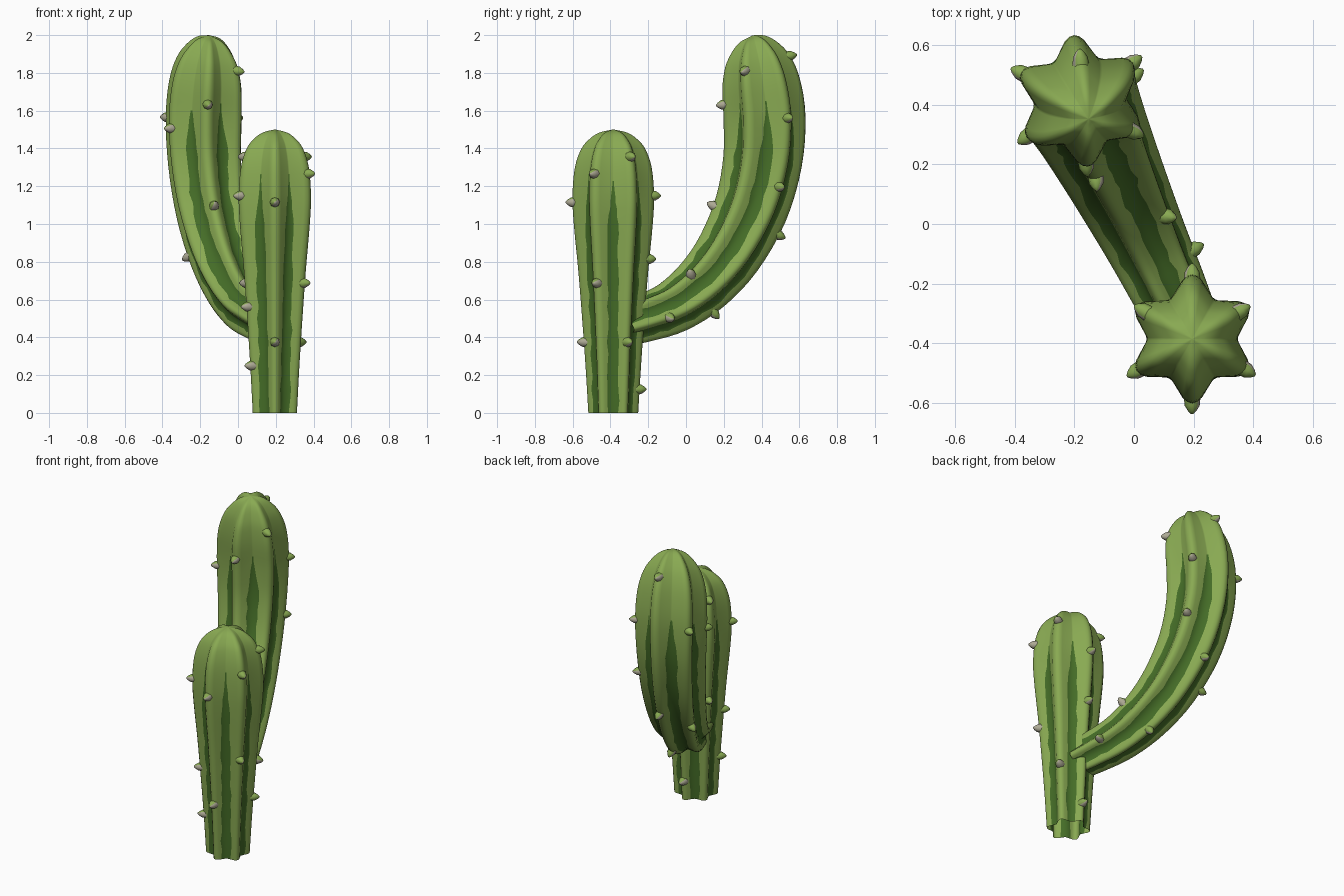
import bpy, bmesh, math, random
from mathutils import Vector

if "Cube" in bpy.data.objects:
    bpy.data.objects.remove(bpy.data.objects["Cube"])

random.seed(4)


def material(name, rgb):
    m = bpy.data.materials.new(name)
    m.diffuse_color = (*rgb, 1)
    m.use_nodes = True
    m.node_tree.nodes["Principled BSDF"].inputs["Base Color"].default_value = m.diffuse_color
    return m


LIGHT = material("light green skin", (0.25, 0.40, 0.085))
DARK = material("dark green stripe", (0.058, 0.15, 0.02))
GREY = material("grey spine", (0.42, 0.40, 0.30))


def finish(bm, name, mats, angle):
    mesh = bpy.data.meshes.new(name)
    bm.to_mesh(mesh)
    bm.free()
    for m in mats:
        mesh.materials.append(m)
    ob = bpy.data.objects.new(name, mesh)
    bpy.context.collection.objects.link(ob)
    bpy.context.view_layer.objects.active = ob
    ob.select_set(True)
    bpy.ops.object.shade_smooth_by_angle(angle=math.radians(angle))
    ob.select_set(False)
    return ob


def catmull(rows, sub):
    """Smooth curve through rows of (s, z, radius)."""
    p = [Vector(r) for r in rows]
    p = [2 * p[0] - p[1]] + p + [2 * p[-1] - p[-2]]
    out = []
    for i in range(1, len(p) - 2):
        a, b, c, d = p[i - 1:i + 3]
        for k in range(sub):
            t = k / sub
            out.append(0.5 * (2 * b + (c - a) * t + (2 * a - 5 * b + 4 * c - d) * t * t
                              + (3 * b - a - 3 * c + d) * t ** 3))
    return out + [p[-2]]


def ribbed_stem(name, origin, plane_deg, first_rib, rows, stripe_top, half_stripe):
    """Sweep a six-ribbed star along a path in a vertical plane.
    Returns the rib crest points as (position, outward, tangent)."""
    d = Vector((math.cos(math.radians(plane_deg)), math.sin(math.radians(plane_deg)), 0))
    B = Vector((0, 0, 1)).cross(d)
    pts = catmull(rows, 4)
    centres = [Vector(origin) + d * q.x + Vector((0, 0, q.y)) for q in pts]
    bm = bmesh.new()
    rings, crests = [], []
    for i, (c, q) in enumerate(zip(centres, pts)):
        T = (centres[min(i + 1, len(pts) - 1)] - centres[max(i - 1, 0)]).normalized()
        N = B.cross(T)
        r = max(q.z, 0.004)
        ring = []
        for rib in range(6):
            # stripe edges wander a little and narrow towards the top
            base = min(15, math.degrees(half_stripe / (r * 0.71)))
            fade = min(1, max(0.15, (stripe_top - q.y) / 0.25 + 0.2))
            w1, w2 = (base * fade * random.uniform(0.82, 1.12) for _ in "ab")
            for off in (-30, -25.5, -20.5, -w1, 0, w2, 20.5, 25.5):
                phi = off + 30
                k = (0.5 + 0.5 * math.cos(math.radians(6 * phi))) ** 1.2
                ang = math.radians(first_rib + 60 * rib + phi)
                out = N * math.cos(ang) + B * math.sin(ang)
                ring.append(bm.verts.new(c + out * r * (0.71 + 0.29 * k)))
                if off == -30 and r > 0.08:
                    crests.append((ring[-1].co.copy(), out, T))
        rings.append(ring)
    n = len(rings[0])
    for i in range(len(rings) - 1):
        for j in range(n):
            k = (j + 1) % n
            f = bm.faces.new((rings[i][j], rings[i][k], rings[i + 1][k], rings[i + 1][j]))
            top = stripe_top + 0.06 * math.sin(5 * (j // 8))
            if j % 8 in (3, 4) and pts[i].y < top:
                f.material_index = 1
    bm.faces.new(rings[-1])
    finish(bm, name, (LIGHT, DARK), 50)
    return crests


def spine(bm, pos, out, tangent):
    """Small blunt cone, grey on one side and green on the other."""
    side = tangent.cross(out).normalized()
    up = out.cross(side)
    rings = []
    for h, r in ((-0.02, 0.028), (0.008, 0.025), (0.026, 0.014), (0.036, 0.004)):
        rings.append([bm.verts.new(pos + out * h + (side * math.cos(a) + up * math.sin(a)) * r)
                      for a in (math.tau * k / 8 for k in range(8))])
    faces = []
    for lo, hi in zip(rings, rings[1:]):
        for j in range(8):
            k = (j + 1) % 8
            faces.append(bm.faces.new((lo[j], lo[k], hi[k], hi[j])))
    faces.append(bm.faces.new(rings[-1]))
    for f in faces:
        v = f.calc_center_median() - pos
        if v.dot(side) - 0.5 * v.dot(tangent) > 0:
            f.material_index = 1


def spines(name, crests, targets):
    bm = bmesh.new()
    for t in targets:
        pos, out, tan = min(crests, key=lambda c: (c[0] - Vector(t)).length)
        spine(bm, pos, out, tan)
    bmesh.ops.recalc_face_normals(bm, faces=bm.faces)
    finish(bm, name, (LIGHT, GREY), 50)


# Upright trunk
TX, TY = 0.195, -0.385
trunk = ribbed_stem("trunk", (TX, TY, 0), 0, 30, [
    (0, 0, 0.132), (0, 0.25, 0.147), (0, 0.5, 0.165), (0, 0.75, 0.185), (0, 1.0, 0.209),
    (0, 1.15, 0.216), (0, 1.3, 0.203), (0, 1.4, 0.168), (0, 1.455, 0.12),
    (0, 1.485, 0.07), (0, 1.5, 0.004)], 1.2, 0.026)

# Side arm curving out and up from the trunk
arm = ribbed_stem("side_arm", (TX, TY, 0), 115.2, -20, [
    (0.06, 0.465, 0.118), (0.18, 0.50, 0.13), (0.35, 0.56, 0.143), (0.52, 0.675, 0.16),
    (0.675, 0.845, 0.178), (0.805, 1.08, 0.196), (0.873, 1.33, 0.21), (0.885, 1.56, 0.218),
    (0.865, 1.74, 0.208), (0.845, 1.86, 0.175), (0.83, 1.935, 0.125),
    (0.82, 1.98, 0.07), (0.815, 1.998, 0.004)], 1.6, 0.031)

# Spines on the trunk: rib angle and heights
rows = {30: (1.36, 0.35), 90: (1.14, 0.84, 0.15), 150: (1.36, 0.7),
        210: (1.14, 0.58, 0.26), 270: (1.12, 0.36), 330: (1.25, 0.7)}
spines("trunk_spines", trunk, [
    (TX + 0.19 * math.cos(math.radians(a)), TY + 0.19 * math.sin(math.radians(a)), z)
    for a, zs in rows.items() for z in zs])

# Spines on the arm: rough places, snapped to the nearest rib crest
spines("arm_spines", arm, [
    (-0.2, 0.54, 1.89), (0.01, 0.31, 1.8), (-0.14, 0.2, 1.65), (0.0, 0.56, 1.57),
    (-0.4, 0.49, 1.55), (-0.35, 0.28, 1.51), (-0.09, 0.16, 1.08), (0.02, 0.52, 1.16),
    (0.13, 0.06, 0.74), (-0.13, 0.49, 0.91), (-0.24, 0.3, 0.8), (0.2, -0.06, 0.475),
    (-0.08, 0.15, 0.5)])
